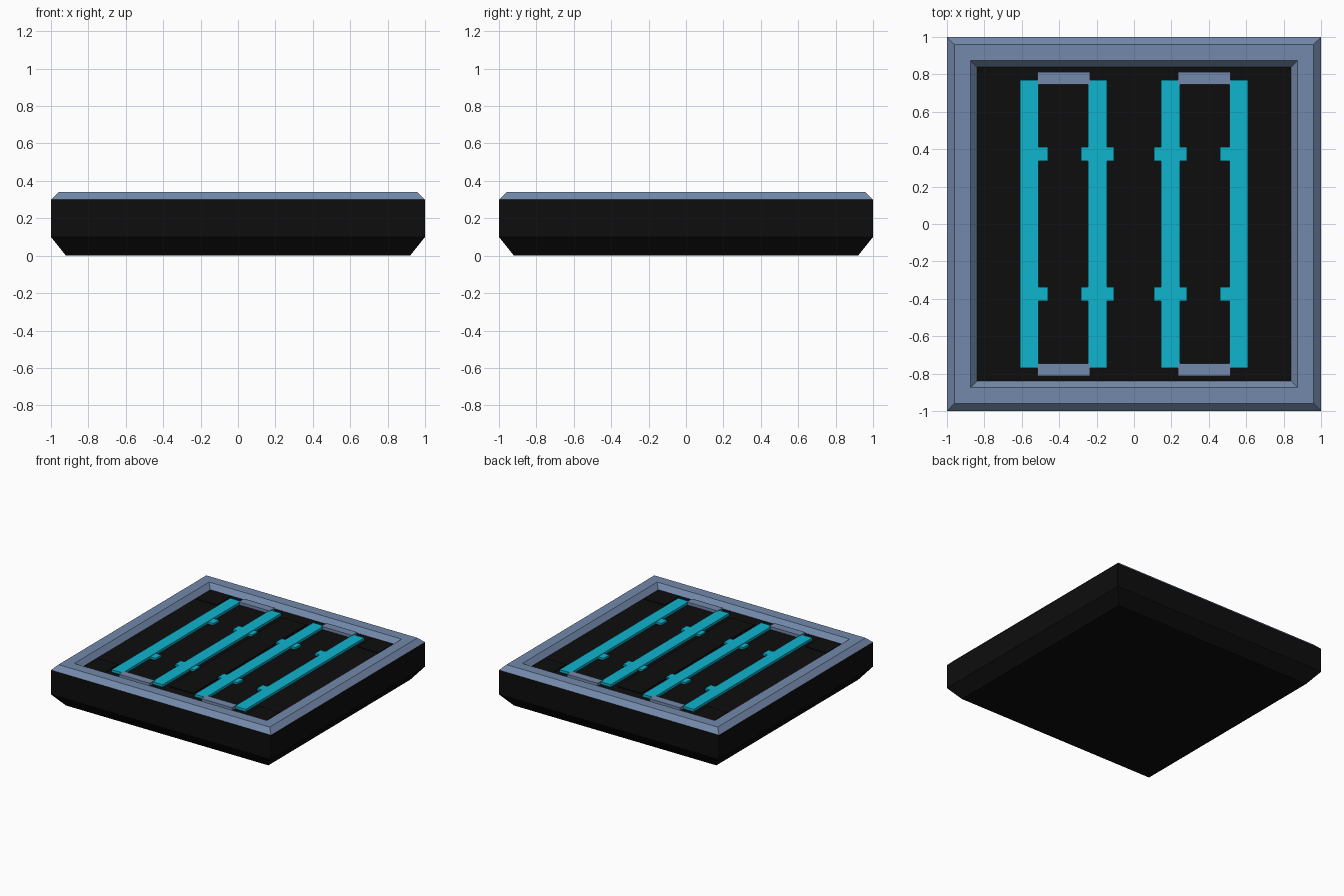
import bpy, bmesh

if "Cube" in bpy.data.objects:
    bpy.data.objects.remove(bpy.data.objects["Cube"])


def material(name, rgb):
    m = bpy.data.materials.new(name)
    m.diffuse_color = (*rgb, 1)
    m.use_nodes = True
    m.node_tree.nodes["Principled BSDF"].inputs["Base Color"].default_value = m.diffuse_color
    return m


BLACK = material("black", (0.004, 0.004, 0.004))
STEEL = material("steel blue", (0.171, 0.25, 0.405))
CYAN = material("cyan", (0.0044, 0.46, 0.62))


def finish(bm, name, mat):
    bmesh.ops.recalc_face_normals(bm, faces=bm.faces)
    me = bpy.data.meshes.new(name)
    bm.to_mesh(me)
    bm.free()
    me.materials.append(mat)
    ob = bpy.data.objects.new(name, me)
    bpy.context.collection.objects.link(ob)
    return ob


def square_loft(name, profile, mat, closed):
    """Sweep (half size, height) points round a square; cap the ends or close the loop."""
    bm = bmesh.new()
    rings = [[bm.verts.new((sx * h, sy * h, z))
              for sx, sy in ((-1, -1), (1, -1), (1, 1), (-1, 1))] for h, z in profile]
    pairs = list(zip(rings, rings[1:]))
    if closed:
        pairs.append((rings[-1], rings[0]))
    else:
        bm.faces.new(rings[0])
        bm.faces.new(rings[-1])
    for a, b in pairs:
        for i in range(4):
            j = (i + 1) % 4
            bm.faces.new((a[i], a[j], b[j], b[i]))
    return finish(bm, name, mat)


def box(name, x0, x1, y0, y1, z0, z1, mat):
    bm = bmesh.new()
    bmesh.ops.create_cube(bm, size=1)
    for v in bm.verts:
        v.co.x = x1 if v.co.x > 0 else x0
        v.co.y = y1 if v.co.y > 0 else y0
        v.co.z = z1 if v.co.z > 0 else z0
    return finish(bm, name, mat)


def mirrored(name, x0, x1, y0, y1, z1, mat, flip_y=False):
    """Plate sitting on the floor, repeated left/right and optionally front/back."""
    for sx in (-1, 1):
        for sy in ((-1, 1) if flip_y else (1,)):
            xs = sorted((sx * x0, sx * x1))
            ys = sorted((sy * y0, sy * y1))
            box(name, *xs, *ys, FLOOR - 0.01, z1, mat)


FLOOR = 0.3

# Tapered tray and raised bevelled frame
square_loft("base", [(0.92, 0), (1, 0.1), (1, FLOOR)], BLACK, False)
square_loft("frame", [(1, FLOOR), (0.96, 0.34), (0.875, 0.34), (0.84, FLOOR)], STEEL, True)

# Low black floor plates
box("centre_panel", -0.11, 0.11, -0.735, 0.735, FLOOR - 0.01, 0.306, BLACK)
mirrored("corner_pad", 0.64, 0.83, 0.64, 0.83, 0.306, BLACK, True)

# Glowing strips with their side tabs
for x0, x1 in ((0.145, 0.245), (0.51, 0.61)):
    mirrored("light_strip", x0, x1, -0.77, 0.77, 0.32, CYAN)
for x0, x1 in ((0.108, 0.145), (0.245, 0.284), (0.46, 0.51)):
    mirrored("strip_tab", x0, x1, 0.338, 0.413, 0.316, CYAN, True)

# Metal bars joining the strip ends
mirrored("end_bar", 0.235, 0.515, 0.745, 0.812, 0.324, STEEL, True)
